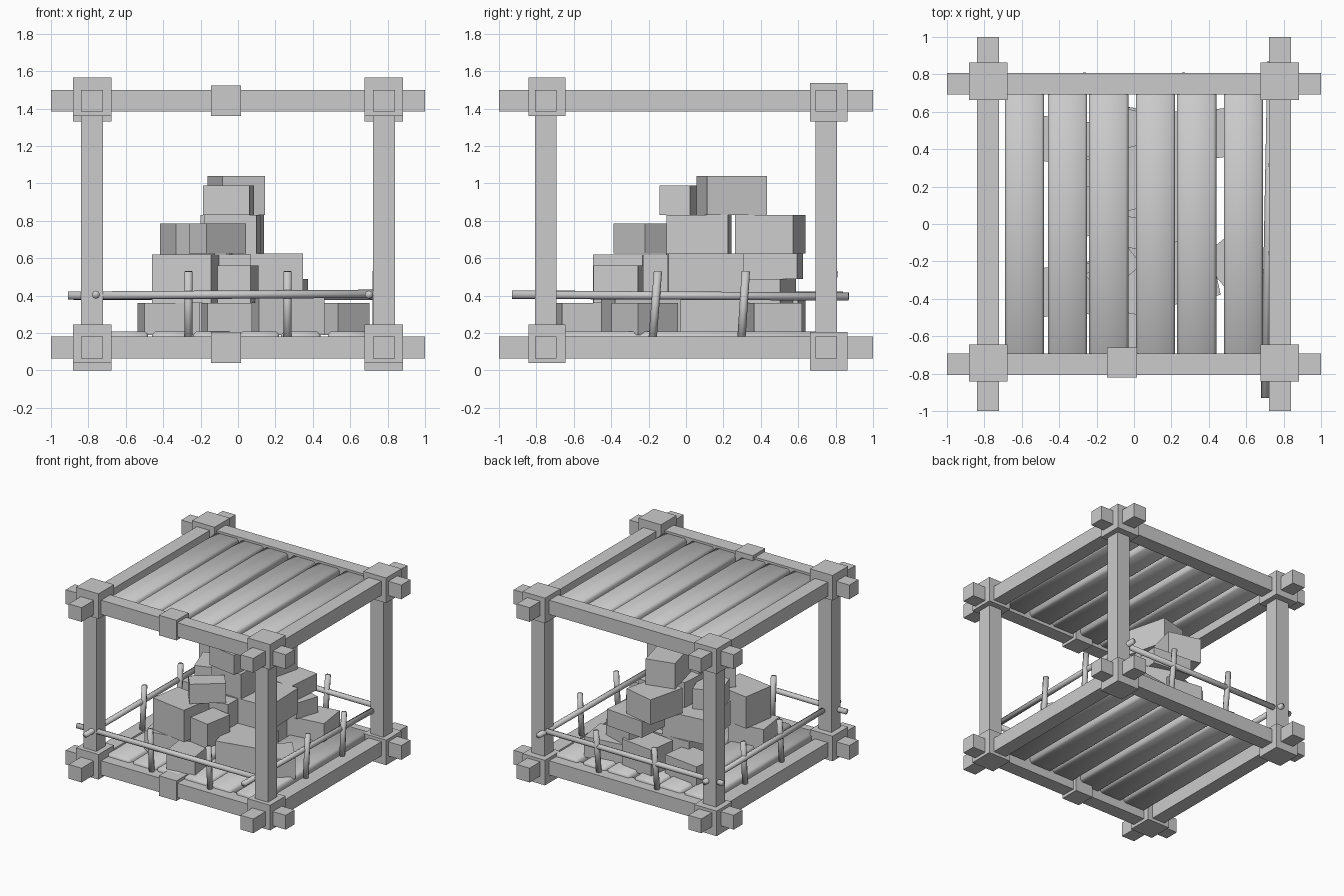
import bpy, math
from mathutils import Vector

cube = bpy.data.objects.get("Cube")
if cube:
    bpy.data.objects.remove(cube, do_unlink=True)

grey = bpy.data.materials.new("plain_grey")
grey.use_nodes = True
grey.diffuse_color = (0.6, 0.6, 0.6, 1)
grey.node_tree.nodes["Principled BSDF"].inputs["Base Color"].default_value = (0.6, 0.6, 0.6, 1)


def finish(name):
    ob = bpy.context.object
    ob.name = name
    ob.data.materials.append(grey)
    return ob


def box(name, center, size, turn=0):
    bpy.ops.mesh.primitive_cube_add(size=1, location=center, rotation=(0, 0, math.radians(turn)))
    bpy.context.object.scale = size
    return finish(name)


def pole(name, a, b, radius=0.022):
    a, b = Vector(a), Vector(b)
    d = b - a
    bpy.ops.mesh.primitive_cylinder_add(vertices=8, radius=radius, depth=d.length, location=(a + b) / 2)
    bpy.context.object.rotation_euler = d.to_track_quat('Z', 'Y').to_euler()
    bpy.ops.object.shade_smooth()
    return finish(name)


def slat(name, x, low, high):
    # thin board with softened edges, shaded smooth all round
    ob = box(name, (x, 0, (low + high) / 2), (0.21, 1.44, high - low))
    bpy.ops.object.transform_apply(location=False, rotation=False, scale=True)
    bevel = ob.modifiers.new("soft_edges", 'BEVEL')
    bevel.width = 0.016
    bevel.segments = 1
    bpy.ops.object.shade_smooth()


PX, PY, T = 0.78, 0.75, 0.117

# Frame: beams, posts and corner joints
for level, z in (("lower", 0.123), ("upper", 1.442)):
    for side in (-1, 1):
        box(level + "_cross_beam", (0, side * PY, z), (2, T, T))
        box(level + "_side_beam", (side * PX, 0, z), (T, 2, T))
    box(level + "_front_sleeve", (-0.065, -0.74, z), (0.16, 0.16, 0.165))
for sx in (-1, 1):
    for sy in (-1, 1):
        y = -0.743 if sy < 0 else 0.763
        box("post", (sx * PX, sy * PY, 0.78), (T, T, 1.3))
        box("lower_joint", (sx * PX, y, 0.143 if sy < 0 else 0.103), (0.205, 0.2, 0.206))
        box("upper_joint", (sx * PX, y, 1.463 if sy < 0 else 1.435), (0.205, 0.2, 0.206))

# Floor and roof slats
for x in (-0.585, -0.355, -0.135, 0.115, 0.335, 0.585):
    slat("floor_slat", x, 0.135, 0.208)
    slat("roof_slat", x, 1.41, 1.483)

# Handrails and leaning stakes
pole("front_rail", (-0.91, -0.785, 0.40), (0.73, -0.785, 0.41))
pole("back_rail", (-0.88, 0.775, 0.40), (0.74, 0.775, 0.40))
pole("left_rail", (0.70, -0.93, 0.405), (0.735, 0.87, 0.395))
pole("right_rail", (-0.76, -0.90, 0.405), (-0.755, 0.84, 0.40))
for s, low, high in ((-0.265, -0.18, -0.15), (0.265, 0.295, 0.32)):
    pole("front_stake", (s, -0.74, 0.15), (s, -0.76, 0.53))
    pole("back_stake", (s, 0.75, 0.15), (s, 0.79, 0.53))
    for x in (-0.745, 0.74):
        pole("side_stake", (x, low, 0.15), (x, high, 0.53))

# Heap of crates: x, y, width, depth, turn, bottom, top
crates = {
    "bottom_crate": [(-0.37, -0.35, .30, .26, 8, .19, .36), (-0.06, -0.57, .24, .22, 8, .19, .36),
                     (0.25, -0.24, .36, .36, 12, .19, .42), (0.53, -0.22, .22, .28, 40, .19, .36),
                     (0.35, 0.47, .32, .26, 8, .19, .36), (-0.36, 0.44, .32, .24, -8, .19, .36),
                     (-0.03, 0.15, .5, .42, 0, .19, .42), (0, 0.50, .3, .24, -8, .19, .42)],
    "second_crate": [(-0.28, -0.34, .32, .27, -9, .36, .62), (0, -0.36, .18, .24, -10, .36, .56),
                     (0.15, 0.10, .38, .40, 2, .42, .625), (0.12, 0.46, .34, .30, -5, .49, .625),
                     (0.21, 0.45, .28, .20, -18, .36, .49),
                     (-0.2, 0.15, .36, .40, 6, .42, .62), (-0.08, -0.13, .3, .2, 0, .36, .62)],
    "third_crate": [(-0.11, -0.245, .27, .15, 39, .625, .785), (-0.27, 0.06, .22, .25, 20, .62, .785),
                    (-0.03, 0.07, .28, .33, -4, .625, .83), (-0.03, 0.45, .27, .32, -14, .625, .83)],
    "top_crate": [(-0.01, 0.245, .235, .33, 14, .83, 1.04), (-0.05, -0.04, .25, .165, -9, .83, .99)],
}
for name, rows in crates.items():
    for x, y, w, d, turn, low, high in rows:
        box(name, (x, y, (low + high) / 2), (w, d, high - low), turn)
